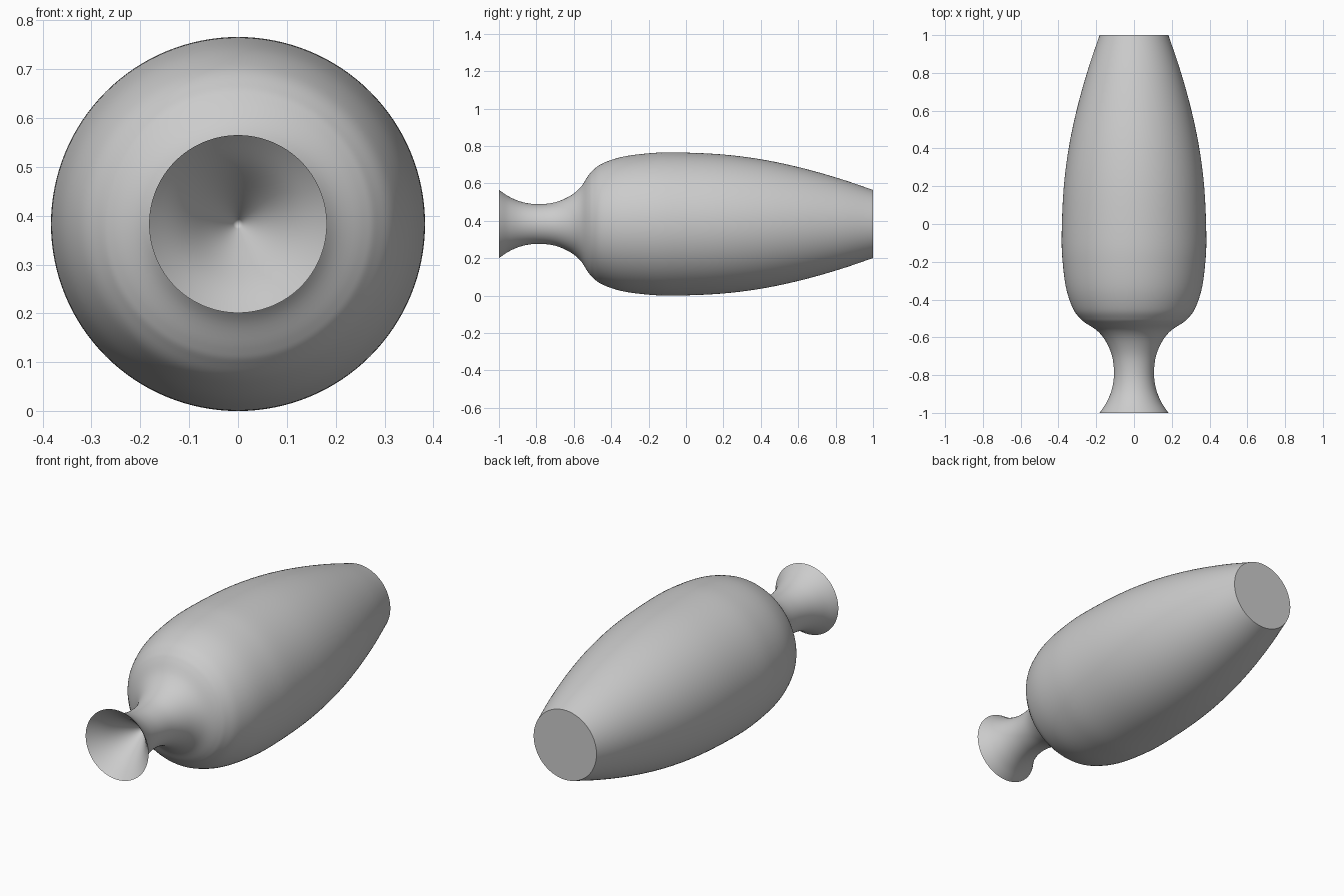
import bpy, bmesh, math
from mathutils import Vector

if "Cube" in bpy.data.objects:
    bpy.data.objects.remove(bpy.data.objects["Cube"])

AXIS_Z = 0.383
SEGMENTS = 128


def smooth_curve(points, steps=6):
    """Catmull-Rom curve through (y, radius) points."""
    p = [Vector(q) for q in points]
    p = [2 * p[0] - p[1]] + p + [2 * p[-1] - p[-2]]
    out = []
    for a, b, c, d in zip(p, p[1:], p[2:], p[3:]):
        for i in range(steps):
            t = i / steps
            out.append(0.5 * (2 * b + (c - a) * t + (2 * a - 5 * b + 4 * c - d) * t * t
                              + (3 * b - a - 3 * c + d) * t ** 3))
    return out + [p[-2]]


# Mouth funnel, neck, shoulder and body, listed along the y axis
funnel = [(-0.76, 0.0), (-0.85, 0.06), (-0.93, 0.118), (-1.0, 0.182)]
neck = [(-1.0, 0.182), (-0.94, 0.143), (-0.87, 0.116), (-0.79, 0.106), (-0.70, 0.116),
        (-0.62, 0.15), (-0.565, 0.195), (-0.525, 0.255)]
body = [(-0.525, 0.255), (-0.50, 0.285), (-0.45, 0.322), (-0.35, 0.357), (-0.22, 0.376), (-0.075, 0.383),
        (0.18, 0.373), (0.40, 0.346), (0.61, 0.302), (0.82, 0.243), (1.0, 0.182)]
profile = smooth_curve(funnel) + smooth_curve(neck + body[1:])[1:]

# Turn the profile around the vase axis
bm = bmesh.new()
rings = []
for y, r in profile[1:]:
    rings.append([bm.verts.new((r * math.cos(2 * math.pi * k / SEGMENTS), y,
                                AXIS_Z + r * math.sin(2 * math.pi * k / SEGMENTS)))
                  for k in range(SEGMENTS)])
tip = bm.verts.new((0, profile[0][0], AXIS_Z))
for k in range(SEGMENTS):
    n = (k + 1) % SEGMENTS
    bm.faces.new((tip, rings[0][k], rings[0][n]))
    for a, b in zip(rings, rings[1:]):
        bm.faces.new((a[k], b[k], b[n], a[n]))

# Flat base
bm.faces.new(rings[-1])
bmesh.ops.recalc_face_normals(bm, faces=bm.faces)

mesh = bpy.data.meshes.new("vase")
bm.to_mesh(mesh)
bm.free()
vase = bpy.data.objects.new("vase", mesh)
bpy.context.collection.objects.link(vase)
bpy.context.view_layer.objects.active = vase
vase.select_set(True)
bpy.ops.object.shade_smooth_by_angle(angle=math.radians(35))
